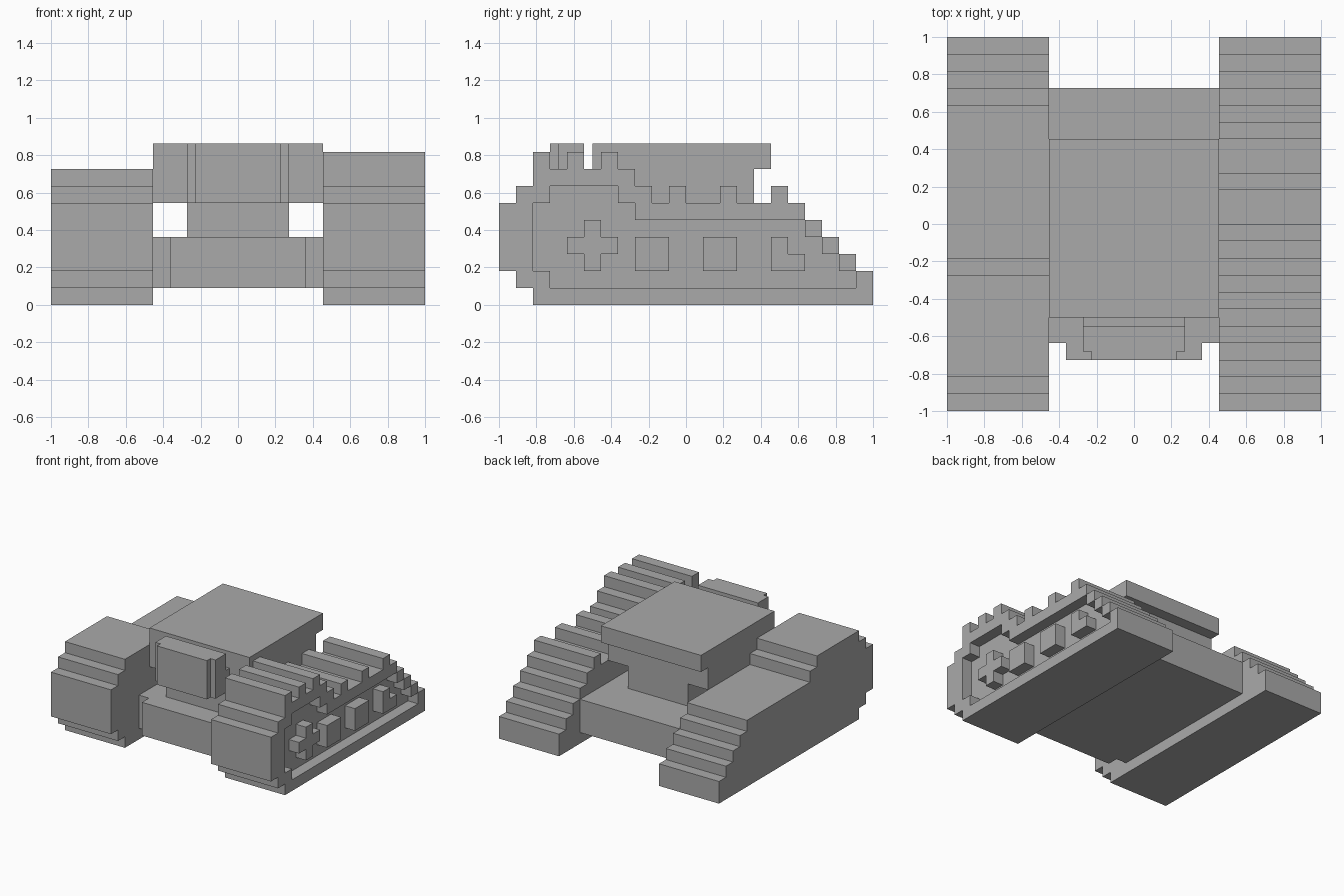
import bpy
import bmesh

UNIT = 1 / 11  # one block

cube = bpy.data.objects.get("Cube")
if cube:
    bpy.data.objects.remove(cube, do_unlink=True)

grey = bpy.data.materials.new("plain grey")
grey.use_nodes = True
colour = (0.4, 0.4, 0.4, 1)
grey.diffuse_color = colour
grey.node_tree.nodes["Principled BSDF"].inputs["Base Color"].default_value = colour


def extrude_profile(name, profile, x_min, x_max):
    """Extrude a closed (y, z) profile along x, all in blocks."""
    bm = bmesh.new()
    verts = [bm.verts.new((x_min * UNIT, y * UNIT, z * UNIT)) for y, z in profile]
    face = bm.faces.new(verts)
    result = bmesh.ops.extrude_face_region(bm, geom=[face])
    moved = [v for v in result["geom"] if isinstance(v, bmesh.types.BMVert)]
    bmesh.ops.translate(bm, verts=moved, vec=((x_max - x_min) * UNIT, 0, 0))
    bmesh.ops.recalc_face_normals(bm, faces=bm.faces)
    mesh = bpy.data.meshes.new(name)
    bm.to_mesh(mesh)
    bm.free()
    mesh.materials.append(grey)
    obj = bpy.data.objects.new(name, mesh)
    bpy.context.collection.objects.link(obj)
    return obj


def box(name, xs, ys, zs):
    (y0, y1), (z0, z1) = ys, zs
    return extrude_profile(name, [(y0, z0), (y1, z0), (y1, z1), (y0, z1)], *xs)


def stepped(start, bottoms, tops):
    """Outline of a row of block columns, without repeated or in-line points."""
    path = []
    for i, z in enumerate(tops):
        path += [(start + i, z), (start + i + 1, z)]
    for i, z in reversed(list(enumerate(bottoms))):
        path += [(start + i + 1, z), (start + i, z)]
    path = [p for i, p in enumerate(path) if p != path[i - 1]]
    count = len(path)
    corners = []
    for i, p in enumerate(path):
        a, b = path[i - 1], path[(i + 1) % count]
        if not (a[0] == p[0] == b[0] or a[1] == p[1] == b[1]):
            corners.append(p)
    return corners


# Tracks: the same stepped outline on both sides
tops = [6, 7] + [8] * 6 + [7] + [6] * 9 + [5, 4, 3, 2]
bottoms = [2, 1] + [0] * 20
track = stepped(-11, bottoms, tops)
extrude_profile("right_track", track, -11, -5)
extrude_profile("left_track", track, 5, 10)

# Raised rim around the recessed outer side of the left track
left_rim = (10, 11)
lower_tops = [6, 7, 2] + [1] * 18 + [2]
extrude_profile("left_track_lower_rim", stepped(-11, bottoms, lower_tops), *left_rim)
recess_tops = [6] + [7] * 4 + [6] + [5] * 10
extrude_profile("left_track_upper_rim", stepped(-9, recess_tops, tops[2:18]), *left_rim)
for i in range(3):
    box("left_track_rim_step", left_rim, (7 + i, 8 + i), (4 - i, 5 - i))

# Tread blocks across the left track
for y in (-9, -7, -5, -1, 2, 5):
    base = tops[y + 11]
    box("left_track_tread", (5, 11), (y, y + 1), (base, base + 1))

# Wheels inside the recess
plus = [(-7, 3), (-6, 3), (-6, 2), (-5, 2), (-5, 3), (-4, 3),
        (-4, 4), (-5, 4), (-5, 5), (-6, 5), (-6, 4), (-7, 4)]
extrude_profile("front_wheel", plus, *left_rim)
for y in (-3, 1):
    box("middle_wheel", left_rim, (y, y + 2), (2, 4))
extrude_profile("rear_wheel", stepped(5, [2, 2], [4, 3]), *left_rim)

# Hull between the tracks
box("hull", (-5, 5), (-7, 8), (1, 4))
box("hull_nose", (-4, 4), (-8, -7), (1, 4))

# Turret: neck, body and overhanging roof
box("turret_neck", (-3, 3), (-6, 4), (4, 8))
box("turret_body", (-5, 5), (-5.5, 4), (6, 8))
box("turret_roof", (-5, 5), (-5.5, 5), (8, 9.5))
box("turret_side_peg", (-5.5, -5), (-6, -5.5), (6, 8))

# Front shield standing ahead of the roof
box("front_shield", (-3, 3), (-7.5, -6), (6, 9.5))
box("front_shield_face", (-2.5, 2.5), (-8, -7.5), (6, 9.5))
